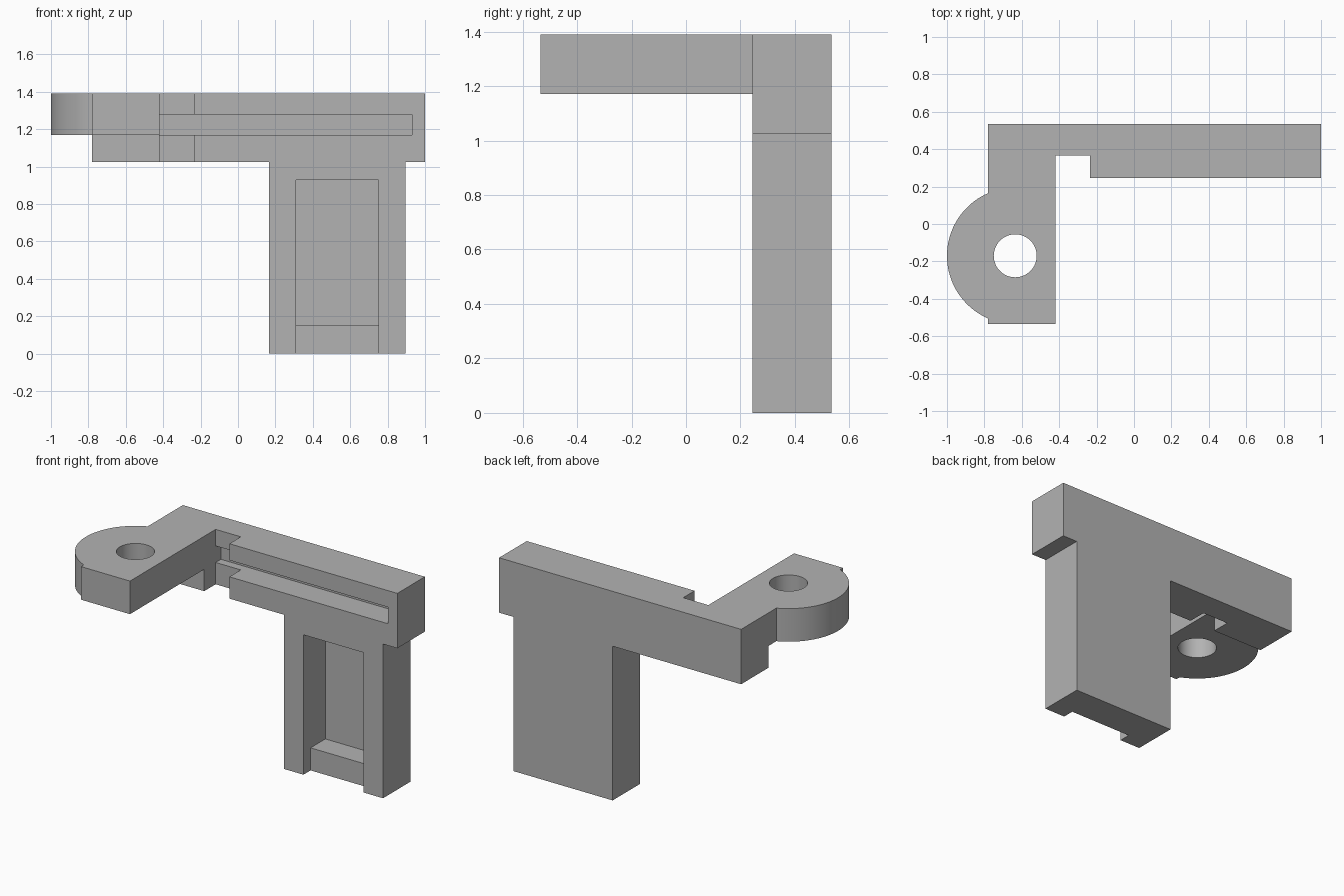
import bpy, bmesh
from math import sin, cos, acos, pi, radians
from mathutils import Vector

cube = bpy.data.objects.get("Cube")
if cube:
    bpy.data.objects.remove(cube, do_unlink=True)

grey = bpy.data.materials.new("plain_grey")
grey.use_nodes = True
colour = (0.45, 0.45, 0.45, 1)
grey.diffuse_color = colour
grey.node_tree.nodes["Principled BSDF"].inputs["Base Color"].default_value = colour


def extrude(name, points, offset):
    """Solid made by extruding a flat outline along offset."""
    bm = bmesh.new()
    face = bm.faces.new([bm.verts.new(p) for p in points])
    new = bmesh.ops.extrude_face_region(bm, geom=[face])["geom"]
    moved = [g for g in new if isinstance(g, bmesh.types.BMVert)]
    bmesh.ops.translate(bm, verts=moved, vec=Vector(offset))
    bmesh.ops.recalc_face_normals(bm, faces=bm.faces)
    mesh = bpy.data.meshes.new(name)
    bm.to_mesh(mesh)
    bm.free()
    mesh.materials.append(grey)
    obj = bpy.data.objects.new(name, mesh)
    bpy.context.collection.objects.link(obj)
    return obj


def box(name, x0, x1, y0, y1, z0, z1):
    outline = [(x0, y0, z0), (x1, y0, z0), (x1, y1, z0), (x0, y1, z0)]
    return extrude(name, outline, (0, 0, z1 - z0))


def combine(target, tool, operation):
    """Apply a boolean, then discard the tool."""
    mod = target.modifiers.new(tool.name, 'BOOLEAN')
    mod.object, mod.operation, mod.solver = tool, operation, 'EXACT'
    graph = bpy.context.evaluated_depsgraph_get()
    result = bpy.data.meshes.new_from_object(target.evaluated_get(graph))
    target.modifiers.clear()
    target.data = result
    bpy.data.objects.remove(tool, do_unlink=True)


FRONT, BACK, TOP = 0.245, 0.535, 1.39
LEFT, ARM_EDGE, ARM_BASE = -0.78, -0.42, 1.17
EYE_X, EYE_Y, EYE_R = -0.635, -0.17, 0.365

# T-shaped body: crossbar and stem
tee = [(LEFT, TOP), (LEFT, 1.025), (0.165, 1.025), (0.165, 0),
       (0.895, 0), (0.895, 1.025), (1, 1.025), (1, TOP)]
bracket = extrude("bracket", [(x, FRONT, z) for x, z in tee], (0, BACK - FRONT, 0))

# Forward arm with its rounded eye, as one outline
half = acos((EYE_X - LEFT) / EYE_R)
steps = 40
arc = [(EYE_X + EYE_R * cos(a), EYE_Y + EYE_R * sin(a))
       for a in (pi - half + 2 * half * i / steps for i in range(steps + 1))]
outline = [(ARM_EDGE, -BACK), (ARM_EDGE, 0.45), (LEFT, 0.45)] + arc + [(LEFT, -BACK)]
arm = extrude("arm", [(x, y, ARM_BASE) for x, y in outline], (0, 0, TOP - ARM_BASE))
combine(bracket, arm, 'UNION')

# Round hole through the eye
ring = [(EYE_X + 0.115 * cos(2 * pi * i / 48), EYE_Y + 0.115 * sin(2 * pi * i / 48), 1)
        for i in range(48)]
combine(bracket, extrude("eye_hole", ring, (0, 0, 0.6)), 'DIFFERENCE')

# Corner notch, crossbar slot, stem recess and its shallow lower step
cuts = {
    "corner_notch": (ARM_EDGE, -0.235, 0.1, 0.365, 0.9, 1.5),
    "bar_slot": (ARM_EDGE, 0.93, 0.1, 0.42, ARM_BASE, 1.28),
    "stem_recess": (0.31, 0.75, 0.1, 0.475, 0.15, 0.93),
    "stem_step": (0.31, 0.75, 0.1, 0.32, -0.1, 0.2),
}
for name, size in cuts.items():
    combine(bracket, box(name, *size), 'DIFFERENCE')

# Smooth the curved walls, keep corners crisp
bpy.ops.object.select_all(action='DESELECT')
bracket.select_set(True)
bpy.context.view_layer.objects.active = bracket
bpy.ops.object.shade_smooth_by_angle(angle=radians(25))
